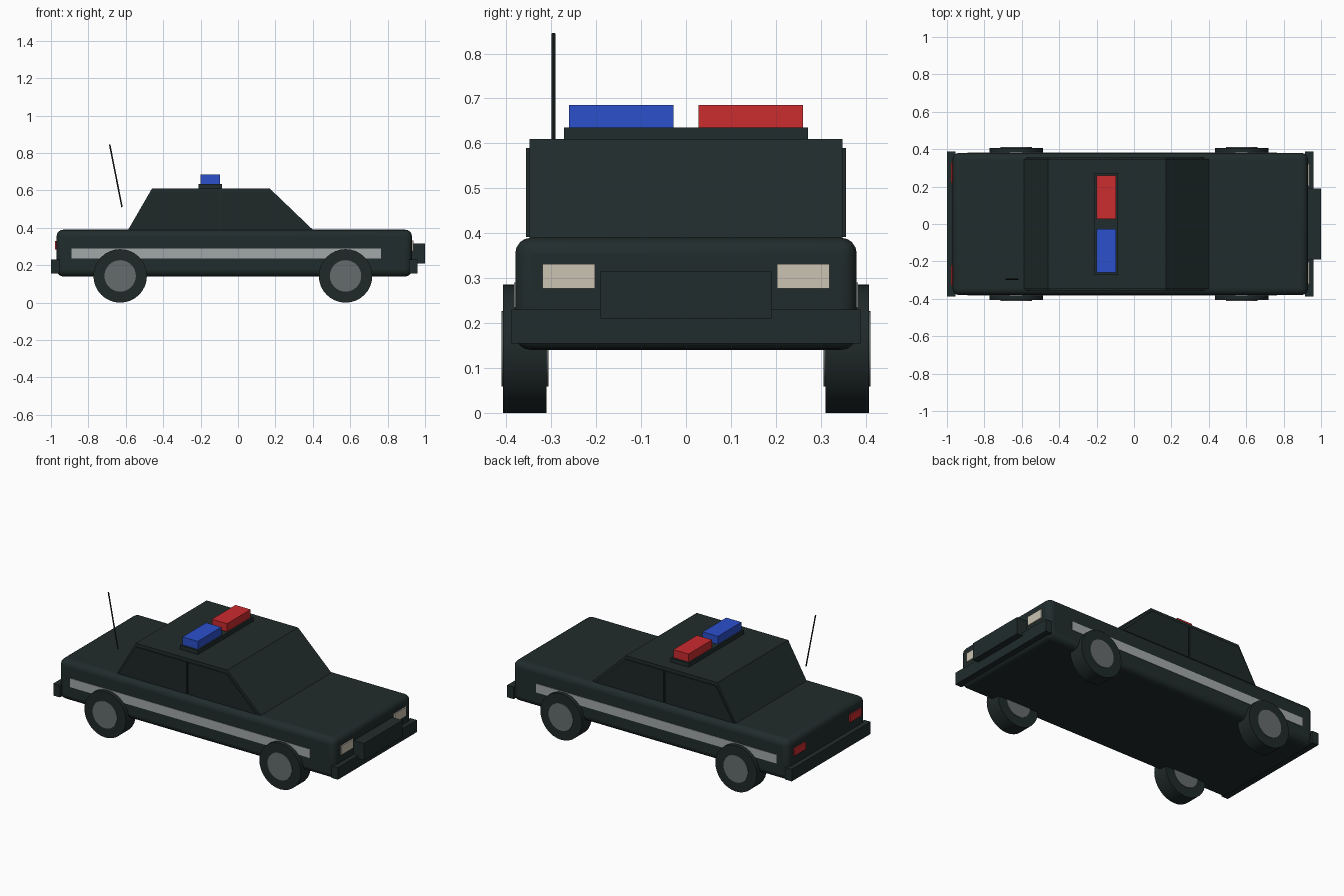
import bpy, bmesh
from math import pi
from mathutils import Vector

if "Cube" in bpy.data.objects:
    bpy.data.objects.remove(bpy.data.objects["Cube"])


def material(name, rgb):
    m = bpy.data.materials.new(name)
    m.use_nodes = True
    m.diffuse_color = (*rgb, 1)
    m.node_tree.nodes["Principled BSDF"].inputs["Base Color"].default_value = (*rgb, 1)
    return m


PAINT = material("dark paint", (0.015, 0.025, 0.025))
GLASS = material("dark glass", (0.013, 0.021, 0.021))
RUBBER = material("rubber", (0.014, 0.022, 0.022))
HUB = material("hub grey", (0.13, 0.15, 0.15))
STRIPE = material("stripe grey", (0.36, 0.39, 0.39))
CREAM = material("headlight cream", (0.6, 0.55, 0.45))
RED = material("signal red", (0.6, 0.025, 0.028))
BLUE = material("signal blue", (0.025, 0.08, 0.6))


def finish(bm, name, mat):
    bmesh.ops.recalc_face_normals(bm, faces=bm.faces)
    me = bpy.data.meshes.new(name)
    bm.to_mesh(me)
    bm.free()
    me.materials.append(mat)
    ob = bpy.data.objects.new(name, me)
    bpy.context.collection.objects.link(ob)
    return ob


def smooth(ob):
    bpy.ops.object.select_all(action="DESELECT")
    bpy.context.view_layer.objects.active = ob
    ob.select_set(True)
    bpy.ops.object.shade_smooth_by_angle(angle=pi / 6)


def box(name, mat, xs, ys, zs):
    """Box spanning three (low, high) ranges."""
    bm = bmesh.new()
    bmesh.ops.create_cube(bm, size=1)
    for v in bm.verts:
        v.co = [r[0] if c < 0 else r[1] for c, r in zip(v.co, (xs, ys, zs))]
    return finish(bm, name, mat)


def slab(name, mat, profile, y0, y1):
    """Side profile in x and z, extruded across y."""
    bm = bmesh.new()
    face = bm.faces.new([bm.verts.new((x, y0, z)) for x, z in profile])
    out = bmesh.ops.extrude_face_region(bm, geom=[face])["geom"]
    verts = [g for g in out if isinstance(g, bmesh.types.BMVert)]
    bmesh.ops.translate(bm, verts=verts, vec=(0, y1 - y0, 0))
    return finish(bm, name, mat)


def cylinder(name, mat, start, end, radius, sides):
    start, end = Vector(start), Vector(end)
    axis = end - start
    bm = bmesh.new()
    bmesh.ops.create_cone(bm, cap_ends=True, segments=sides, radius1=radius,
                          radius2=radius, depth=axis.length)
    bmesh.ops.rotate(bm, verts=bm.verts, matrix=axis.to_track_quat("Z", "Y").to_matrix())
    bmesh.ops.translate(bm, verts=bm.verts, vec=(start + end) / 2)
    ob = finish(bm, name, mat)
    smooth(ob)
    return ob


# Lower body with rounded edges, and the cabin
body = box("body", PAINT, (-0.97, 0.93), (-0.38, 0.38), (0.14, 0.39))
bevel = body.modifiers.new("rounding", "BEVEL")
bevel.width = 0.035
bevel.segments = 4
smooth(body)
slab("cabin", PAINT, [(-0.59, 0.385), (0.405, 0.385), (0.17, 0.61), (-0.46, 0.61)],
     -0.348, 0.348)

# Bumpers and push bar
box("front_bumper", PAINT, (0.915, 0.96), (-0.388, 0.388), (0.155, 0.23))
box("rear_bumper", PAINT, (-1.0, -0.955), (-0.388, 0.388), (0.155, 0.23))
box("push_bar", PAINT, (0.92, 1.0), (-0.19, 0.19), (0.21, 0.315))

# Parts repeated on both sides
rear_glass = [(-0.575, 0.392), (-0.105, 0.392), (-0.105, 0.59), (-0.455, 0.59)]
front_glass = [(-0.095, 0.392), (0.375, 0.392), (0.17, 0.59), (-0.095, 0.59)]
for side, s in (("left", 1), ("right", -1)):
    def span(a, b):
        return tuple(sorted((s * a, s * b)))

    box(side + "_stripe", STRIPE, (-0.89, 0.765), span(0.376, 0.383), (0.235, 0.29))
    slab(side + "_rear_window", GLASS, rear_glass, s * 0.347, s * 0.356)
    slab(side + "_front_window", GLASS, front_glass, s * 0.347, s * 0.356)
    box(side + "_headlight", CREAM, (0.929, 0.938), span(0.203, 0.32), (0.277, 0.332))
    box(side + "_taillight", RED, (-0.979, -0.969), span(0.22, 0.33), (0.285, 0.33))
    for end, x in (("front", 0.575), ("rear", -0.63)):
        cylinder(f"{side}_{end}_tyre", RUBBER, (x, s * 0.31, 0.143), (x, s * 0.407, 0.143),
                 0.143, 32)
        cylinder(f"{side}_{end}_hub", HUB, (x, s * 0.306, 0.143), (x, s * 0.411, 0.143),
                 0.084, 32)

# Roof light bar
box("light_bar_base", PAINT, (-0.21, -0.085), (-0.272, 0.272), (0.605, 0.635))
box("left_roof_light", RED, (-0.2, -0.095), (0.028, 0.26), (0.633, 0.685))
box("right_roof_light", BLUE, (-0.2, -0.095), (-0.26, -0.028), (0.633, 0.685))

# Rear antenna
cylinder("antenna", RUBBER, (-0.62, -0.295, 0.51), (-0.686, -0.295, 0.845), 0.004, 8)
